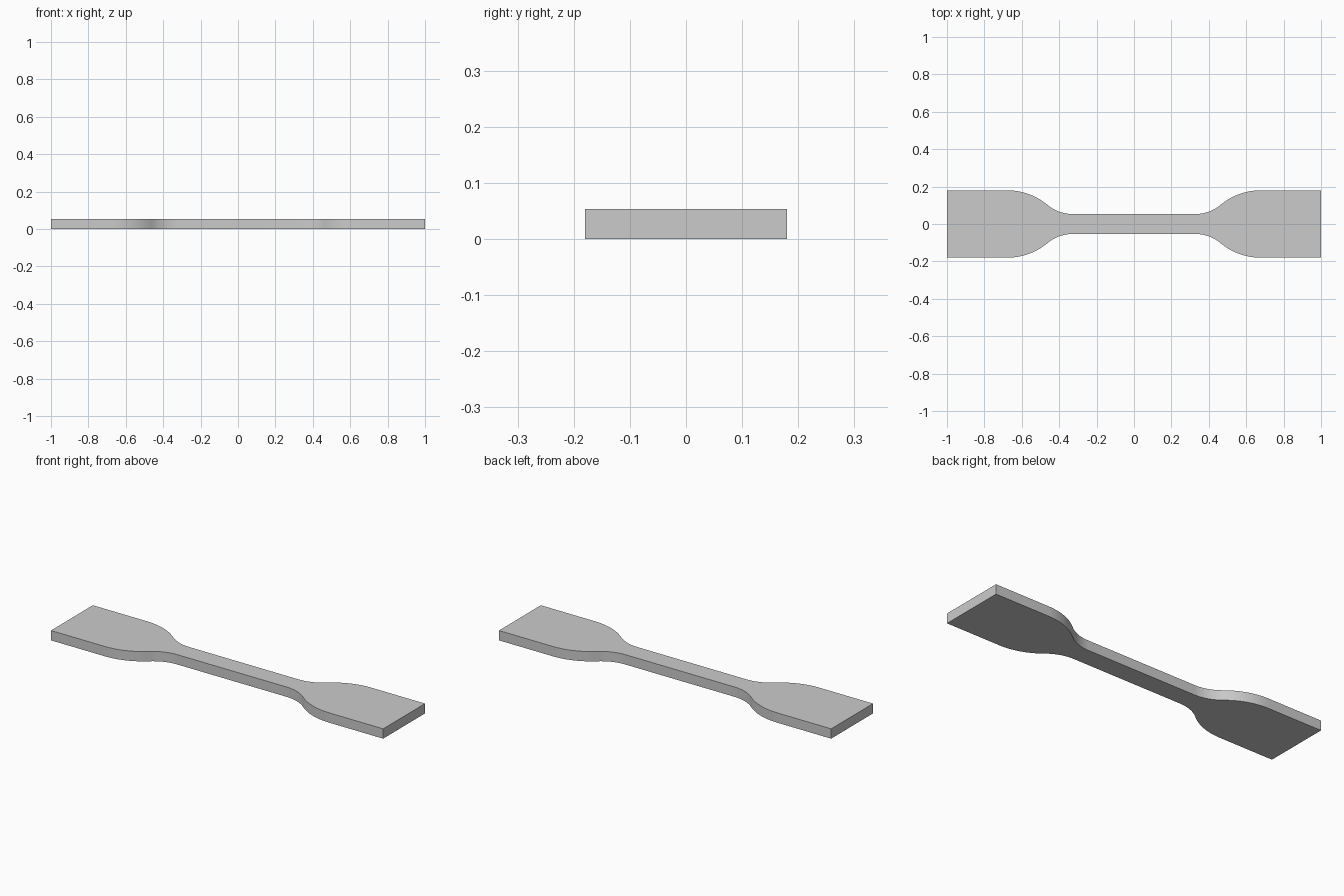
import bpy, bmesh
from math import sin, cos, acos, radians

cube = bpy.data.objects.get("Cube")
if cube:
    bpy.data.objects.remove(cube, do_unlink=True)

HALF_LENGTH, HALF_WIDTH, HALF_NECK, THICKNESS = 1.0, 0.18, 0.0533, 0.0535
NECK_END, INNER_R, OUTER_R, STEPS = 0.327, 0.213, 0.333, 16

# Quarter outline: straight neck, concave arc, tangent convex arc, wide grip
sweep = acos(1 - (HALF_WIDTH - HALF_NECK) / (INNER_R + OUTER_R))
grip_start = NECK_END + (INNER_R + OUTER_R) * sin(sweep)
angles = [sweep * i / STEPS for i in range(STEPS + 1)]
quarter = [(NECK_END + INNER_R * sin(a), HALF_NECK + INNER_R * (1 - cos(a)))
           for a in angles]
quarter += [(grip_start - OUTER_R * sin(a), HALF_WIDTH - OUTER_R * (1 - cos(a)))
            for a in reversed(angles[:-1])]
quarter.append((HALF_LENGTH, HALF_WIDTH))

# Mirror the quarter into the full closed outline, counter-clockwise
back = [(-x, y) for x, y in reversed(quarter)] + quarter
outline = [(-x, -y) for x, y in back] + back

# Extrude the outline into a flat bar
bm = bmesh.new()
base = bm.faces.new([bm.verts.new((x, y, 0)) for x, y in outline])
top = bmesh.ops.extrude_face_region(bm, geom=[base], use_keep_orig=True)
bmesh.ops.translate(bm, vec=(0, 0, THICKNESS),
                    verts=[v for v in top["geom"] if isinstance(v, bmesh.types.BMVert)])
bmesh.ops.recalc_face_normals(bm, faces=bm.faces[:])
mesh = bpy.data.meshes.new("test_bar")
bm.to_mesh(mesh)
bm.free()

bar = bpy.data.objects.new("test_bar", mesh)
bpy.context.collection.objects.link(bar)

# Plain grey material
grey = bpy.data.materials.new("light_grey")
grey.use_nodes = True
colour = (0.6, 0.6, 0.6, 1)
grey.diffuse_color = colour
grey.node_tree.nodes["Principled BSDF"].inputs["Base Color"].default_value = colour
mesh.materials.append(grey)

# Smooth curved walls, sharp rims
bpy.ops.object.select_all(action="DESELECT")
bar.select_set(True)
bpy.context.view_layer.objects.active = bar
bpy.ops.object.shade_smooth_by_angle(angle=radians(30))
